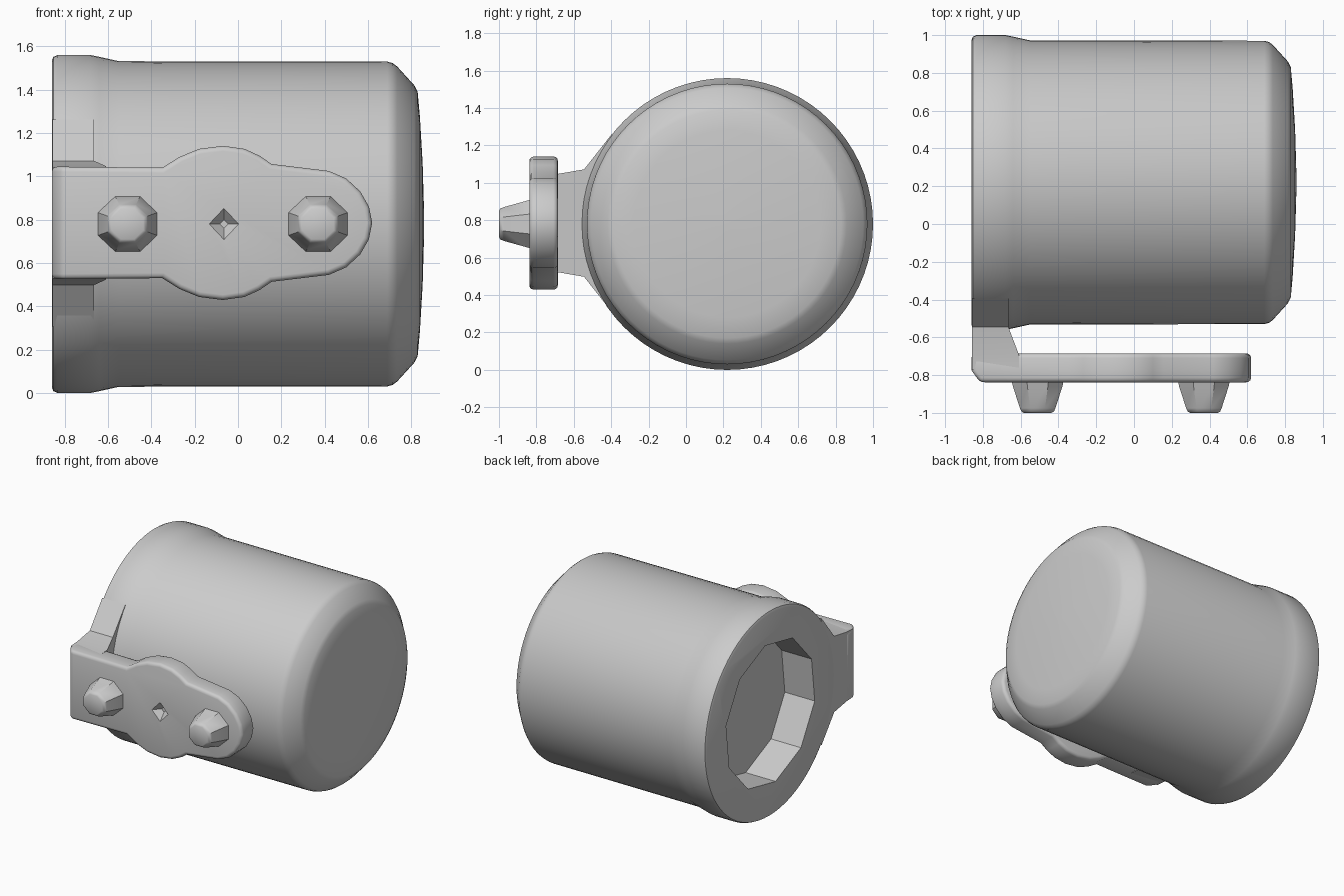
import bpy, bmesh, math

if "Cube" in bpy.data.objects:
    bpy.data.objects.remove(bpy.data.objects["Cube"])

CY, CZ = 0.22, 0.78          # canister axis
grey = bpy.data.materials.new("plain grey")
grey.diffuse_color = (0.6, 0.6, 0.6, 1)
grey.use_nodes = True
grey.node_tree.nodes["Principled BSDF"].inputs["Base Color"].default_value = grey.diffuse_color


def loft(name, rings):
    """Skin matching rings of points and cap both ends."""
    bm = bmesh.new()
    rows = [[bm.verts.new(p) for p in ring] for ring in rings]
    n = len(rows[0])
    for a, b in zip(rows, rows[1:]):
        for i in range(n):
            j = (i + 1) % n
            bm.faces.new((a[i], a[j], b[j], b[i]))
    bm.faces.new(rows[0][::-1])
    bm.faces.new(rows[-1])
    bmesh.ops.recalc_face_normals(bm, faces=bm.faces[:])
    me = bpy.data.meshes.new(name)
    bm.to_mesh(me)
    bm.free()
    me.materials.append(grey)
    ob = bpy.data.objects.new(name, me)
    bpy.context.collection.objects.link(ob)
    return ob


def circle_x(x, r, n, turn=0.0):
    return [(x, CY + r * math.cos(turn + math.tau * i / n),
             CZ + r * math.sin(turn + math.tau * i / n)) for i in range(n)]


def oval_y(x, y, rx, rz, n, turn=0.0):
    return [(x + rx * math.cos(turn + math.tau * i / n), y,
             CZ + rz * math.sin(turn + math.tau * i / n)) for i in range(n)]


def finish(ob, cutter=None, bevel=0.0, angle=30):
    """Bevel, cut, apply and shade."""
    if bevel:
        m = ob.modifiers.new("bevel", 'BEVEL')
        m.width, m.segments = bevel, 3
        m.limit_method, m.angle_limit = 'ANGLE', math.radians(45)
    if cutter:
        m = ob.modifiers.new("cut", 'BOOLEAN')
        m.operation, m.object, m.solver = 'DIFFERENCE', cutter, 'EXACT'
    bpy.ops.object.select_all(action='DESELECT')
    ob.select_set(True)
    bpy.context.view_layer.objects.active = ob
    bpy.ops.object.convert(target='MESH')
    bpy.ops.object.shade_smooth_by_angle(angle=math.radians(angle))
    if cutter:
        bpy.data.objects.remove(cutter)


# Canister with collar, chamfered and slightly domed end
profile = [(-0.86, 0.755), (-0.853, 0.772), (-0.835, 0.78), (-0.68, 0.78),
           (-0.64, 0.772), (-0.55, 0.752), (0.69, 0.75), (0.715, 0.743),
           (0.735, 0.728), (0.815, 0.64), (0.83, 0.61), (0.84, 0.5),
           (0.853, 0.28), (0.86, 0.04)]
canister = loft("canister", [circle_x(x, r, 72) for x, r in profile])
# Ten-sided socket in the collar end
socket = loft("socket_cutter", [circle_x(x, 0.54, 10, 0.2) for x in (-1.0, -0.61)])
finish(canister, socket)

# Bracket plate: half outline (x, half height), mirrored
half = [(-0.86, 0.26), (-0.35, 0.255), (-0.27, 0.305), (-0.18, 0.342),
        (-0.07, 0.356), (0.03, 0.342), (0.1, 0.31), (0.155, 0.272),
        (0.42, 0.24), (0.5, 0.205), (0.565, 0.145), (0.605, 0.075), (0.62, 0)]
outline = half + [(x, -h) for x, h in half[-2::-1]]
back = [(x, -0.685, CZ + 0.005 + h) for x, h in outline]
mid = [(x, -0.775, CZ + 0.005 + h) for x, h in outline]
front = [(max(x, -0.815), -0.838, CZ + 0.005 + h) for x, h in outline]
plate = loft("bracket_plate", [back, mid, front])
# Small diamond dimple in the plate
dimple = loft("dimple_cutter", [oval_y(-0.065, -0.85, 0.08, 0.085, 4),
                                oval_y(-0.065, -0.79, 0.02, 0.02, 4)])
finish(plate, dimple, bevel=0.024, angle=35)

# Arm joining the plate to the collar, flared onto the collar sides
arm_half = [(-0.77, 0.257), (-0.69, 0.262), (-0.545, 0.287), (-0.395, 0.478)]
arm = arm_half + [(y, -h) for y, h in reversed(arm_half)]
loft_arm = loft("bracket_arm", [
    [(-0.858, y, CZ + 0.005 + h) for y, h in arm],
    [(-0.61 if y < -0.6 else -0.665, y, CZ + 0.005 + h) for y, h in arm]])
finish(loft_arm)

# Two tapered studs on the plate
for side, x in (("left", -0.51), ("right", 0.37)):
    k = 1 / math.cos(math.pi / 8)
    stud = loft(side + "_stud", [
        oval_y(x, y, rx * k, rz * k, 8, math.pi / 8)
        for y, rx, rz in ((-0.82, 0.14, 0.133), (-0.86, 0.131, 0.122),
                          (-0.975, 0.094, 0.09), (-0.993, 0.086, 0.082),
                          (-1.0, 0.073, 0.07))])
    finish(stud, angle=40)
